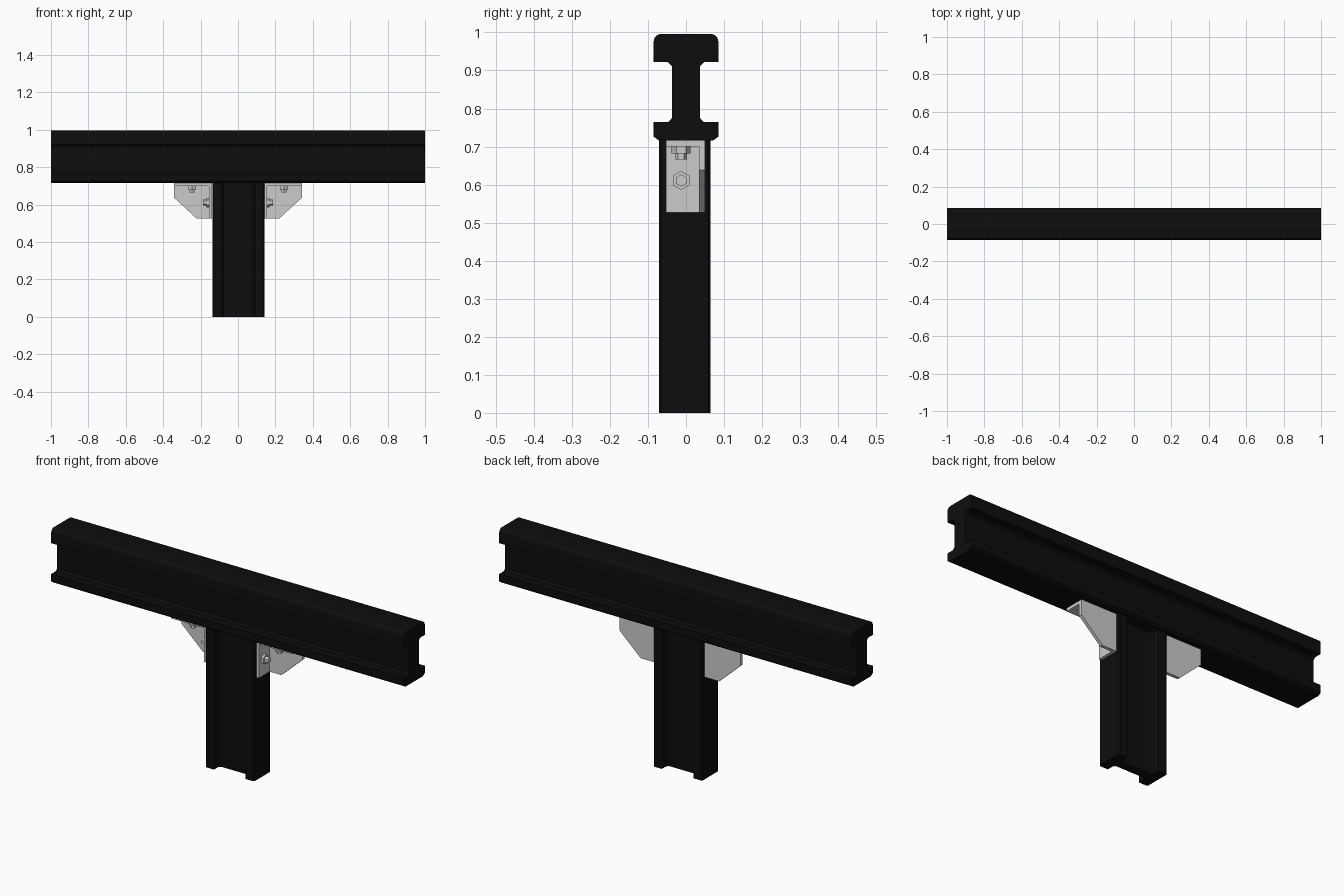
import bpy, bmesh, math
from mathutils import Vector

if "Cube" in bpy.data.objects:
    bpy.data.objects.remove(bpy.data.objects["Cube"])

black = bpy.data.materials.new("black_metal")
black.diffuse_color = (0.004, 0.004, 0.004, 1)
black.use_nodes = True
black.node_tree.nodes["Principled BSDF"].inputs["Base Color"].default_value = black.diffuse_color

# which world axes a profile's (u, v, depth) run along
AXES = {"x": (1, 2, 0), "y": (0, 2, 1), "z": (0, 1, 2)}


def add_prism(bm, pts, axis, a, b):
    iu, iv, iw = AXES[axis]
    rings = []
    for d in (a, b):
        ring = []
        for u, v in pts:
            co = Vector((0, 0, 0))
            co[iu], co[iv], co[iw] = u, v, d
            ring.append(bm.verts.new(co))
        rings.append(ring)
    n = len(pts)
    faces = [bm.faces.new(rings[0]), bm.faces.new(rings[1])]
    for i in range(n):
        j = (i + 1) % n
        faces.append(bm.faces.new((rings[0][i], rings[0][j], rings[1][j], rings[1][i])))
    bmesh.ops.recalc_face_normals(bm, faces=faces)


def make(name, prisms, mat=None, mirror=False):
    bm = bmesh.new()
    for p in prisms:
        add_prism(bm, *p)
    me = bpy.data.meshes.new(name)
    bm.to_mesh(me)
    bm.free()
    ob = bpy.data.objects.new(name, me)
    bpy.context.collection.objects.link(ob)
    if mat:
        me.materials.append(mat)
    if mirror:
        ob.modifiers.new("mirror", "MIRROR").use_mirror_merge = False
    return ob


def smooth(ob):
    bpy.ops.object.select_all(action="DESELECT")
    ob.select_set(True)
    bpy.context.view_layer.objects.active = ob
    bpy.ops.object.shade_smooth_by_angle(angle=math.radians(30))


def rect(u0, u1, v0, v1):
    return [(u0, v0), (u1, v0), (u1, v1), (u0, v1)]


def ngon(u, v, r, n=6, turn=math.pi / 6):
    return [(u + r * math.cos(turn + i * math.tau / n),
             v + r * math.sin(turn + i * math.tau / n)) for i in range(n)]


# rail: rounded head, narrow web, chamfered lower flange
half = [(0.071, 0.716), (0.085, 0.726), (0.085, 0.764), (0.047, 0.764),
        (0.037, 0.775), (0.037, 0.912), (0.047, 0.922), (0.085, 0.922)]
R = 0.02
half += [(0.085 - R + R * math.cos(t), 0.996 - R + R * math.sin(t))
         for t in (i * math.pi / 12 for i in range(7))]
rail = make("rail", [(half + [(-y, z) for y, z in reversed(half)], "x", -1, 1)], black)
smooth(rail)

# post: I-section with a groove front and back
CX, CY = 0.002, -0.003
quarter = [(0.139, 0.0), (0.139, 0.061), (0.132, 0.068), (0.089, 0.068),
           (0.089, 0.033), (0.079, 0.023)]
right = [(x, -y) for x, y in reversed(quarter[1:])] + quarter[1:]
section = right + [(-x, -y) for x, y in right]
make("post", [([(x + CX, y + CY) for x, y in section], "z", 0, 0.716)], black)

# corner brackets: two plates closed at the back by a clipped gusset
X0, X1, Z0, Z1, T = 0.14, 0.343, 0.527, 0.716, 0.016
Y0, Y1 = -0.053, 0.05
gusset = [(X0, Z0), (0.222, Z0), (X1, 0.638), (X1, Z1), (X0, Z1)]
angle = [(X0, Z0), (X0 + T, Z0), (X0 + T, Z1 - T), (X1, Z1 - T), (X1, Z1), (X0, Z1)]
make("corner_brackets", [(angle, "y", Y0, Y1 - T), (gusset, "y", Y1 - T, Y1)], mirror=True)

# bolts: wide hex nut with a narrower hex end
BY = -0.013
make("post_bolts", [
    (ngon(BY, 0.611, 0.025), "x", X0 + T, X0 + T + 0.012),
    (ngon(BY, 0.611, 0.016), "x", X0 + T + 0.012, X0 + T + 0.032)], mirror=True)
make("rail_bolts", [
    (ngon(0.245, BY, 0.025), "z", Z1 - T - 0.018, Z1 - T),
    (ngon(0.245, BY, 0.015), "z", Z1 - T - 0.034, Z1 - T - 0.018)], mirror=True)
